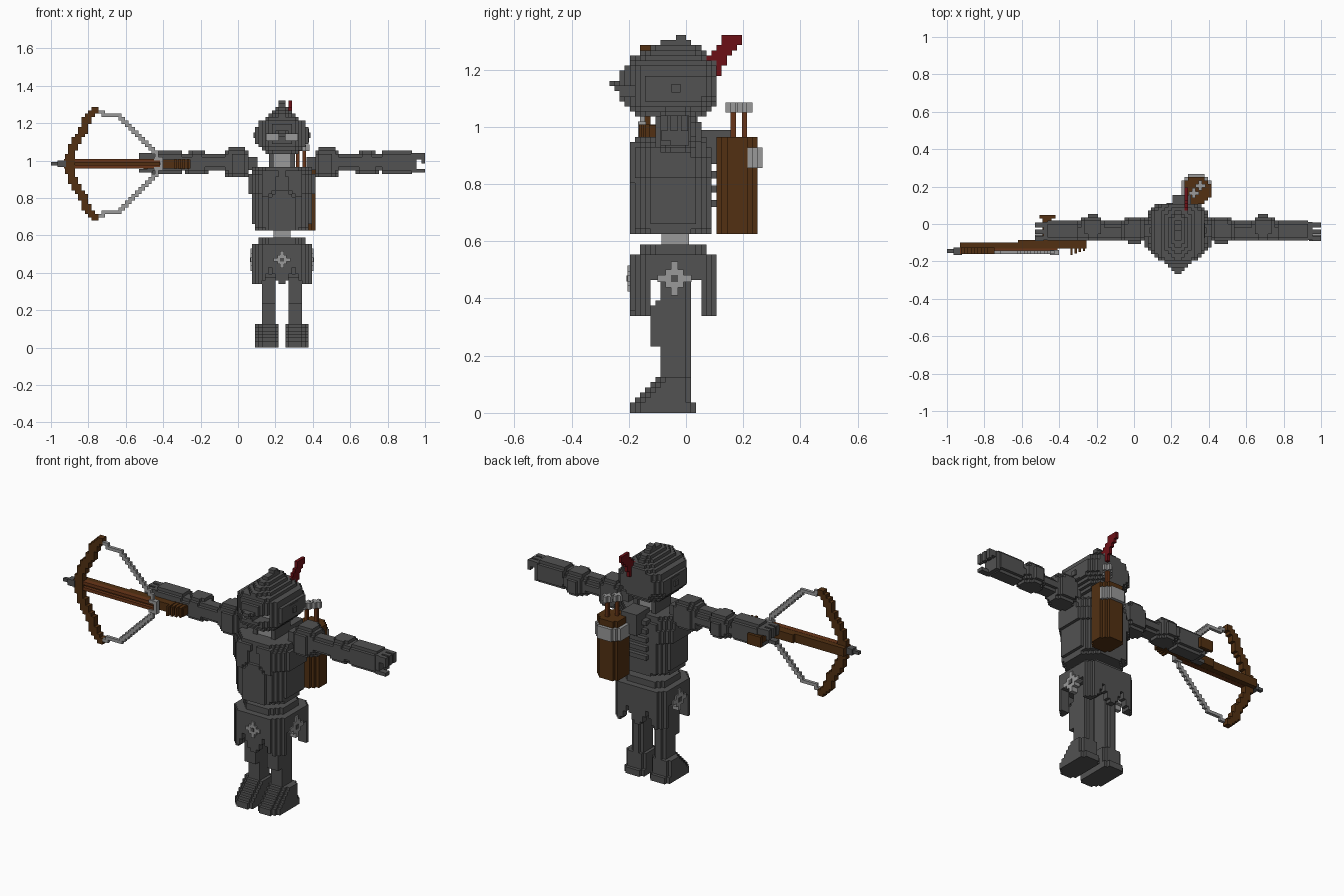
import bpy, math
from mathutils import Vector

V = 1 / 56          # cell size of the stepped look
CX = 0.235          # centre line of the figure
BZ = 55 * V         # height of the crossbow's centre line

old = bpy.data.objects.get("Cube")
if old:
    bpy.data.objects.remove(old, do_unlink=True)


def material(name, rgb):
    m = bpy.data.materials.new(name)
    m.use_nodes = True
    m.diffuse_color = (*rgb, 1)
    m.node_tree.nodes["Principled BSDF"].inputs["Base Color"].default_value = (*rgb, 1)
    return m


DARK = material("dark_iron", (0.085, 0.085, 0.085))
LIGHT = material("light_steel", (0.32, 0.32, 0.32))
BROWN = material("dark_leather", (0.085, 0.03, 0.006))
WOOD = material("red_wood", (0.14, 0.036, 0.009))
RED = material("feather_red", (0.15, 0.005, 0.008))


def make(name, verts, faces, mat):
    me = bpy.data.meshes.new(name)
    me.from_pydata(verts, [], faces)
    me.materials.append(mat)
    ob = bpy.data.objects.new(name, me)
    bpy.context.collection.objects.link(ob)
    return ob


def voxels(name, lo, hi, test, mat, s=1):
    """Fill the grid cells that pass the test; x is measured from the centre line, mirrored by s."""
    span = [range(math.floor(a / V) - 1, math.ceil(b / V) + 1) for a, b in zip(lo, hi)]
    cells = {(i, j, k) for i in span[0] for j in span[1] for k in span[2]
             if test((i + .5) * V, (j + .5) * V, (k + .5) * V)}
    index, faces = {}, []
    for c in cells:
        for ax in range(3):
            for side in (0, 1):
                n = list(c)
                n[ax] += 2 * side - 1
                if tuple(n) in cells:
                    continue
                quad = []
                for a, b in ((0, 0), (1, 0), (1, 1), (0, 1)):
                    p = list(c)
                    p[ax] += side
                    p[(ax + 1) % 3] += a
                    p[(ax + 2) % 3] += b
                    quad.append(index.setdefault(tuple(p), len(index)))
                faces.append(quad if (side == 1) == (s == 1) else quad[::-1])
    verts = [(CX + s * x * V, y * V, z * V) for x, y, z in index]
    return make(name, verts, faces, mat)


def section(rows, t):
    for p, q in zip(rows, rows[1:]):
        if p[0] <= t <= q[0]:
            f = (t - p[0]) / max(q[0] - p[0], 1e-6)
            return [a + (b - a) * f for a, b in zip(p[1:], q[1:])]


def loft(name, rows, mat, axis=2, s=1, cut=0.0, extra=None):
    """Stepped solid along an axis; each row is position, then two ranges of the cross-section."""
    oa, ob = [i for i in range(3) if i != axis]
    lo, hi = [0] * 3, [0] * 3
    for ax, i, j in ((axis, 0, 0), (oa, 1, 2), (ob, 3, 4)):
        lo[ax], hi[ax] = min(r[i] for r in rows), max(r[j] for r in rows)

    def test(*p):
        r = section(rows, p[axis])
        if r is None:
            return False
        da = min(p[oa] - r[0], r[1] - p[oa])
        db = min(p[ob] - r[2], r[3] - p[ob])
        return da >= 0 and db >= 0 and da + db >= cut and (extra is None or extra(*p))
    return voxels(name, lo, hi, test, mat, s)


def block(name, x0, x1, y0, y1, z0, z1, mat):
    v = [(x, y, z) for x in (x0, x1) for y in (y0, y1) for z in (z0, z1)]
    f = [(0, 1, 3, 2), (4, 6, 7, 5), (0, 4, 5, 1), (2, 3, 7, 6), (0, 2, 6, 4), (1, 5, 7, 3)]
    return make(name, v, f, mat)


def body_block(name, u0, u1, *rest):
    return block(name, CX + u0, CX + u1, *rest)


# Helmet with pointed visor and eye slits
def visor(u, y, z):
    slit = 62 * V < z < 64 * V and y < -0.13 and 0.02 < abs(u) < 0.09
    return abs(u) < 0.02 + (y + 0.265) * 0.95 and not slit


loft("helmet", [(1.03, -.08, .08, -.17, .05), (1.06, -.11, .11, -.20, .08), (1.09, -.135, .135, -.23, .11),
                (1.13, -.135, .135, -.235, .115), (1.14, -.135, .135, -.265, .115),
                (1.16, -.135, .135, -.265, .115), (1.17, -.135, .135, -.235, .115),
                (1.20, -.13, .13, -.22, .11), (1.24, -.075, .075, -.19, .09),
                (1.28, -.035, .035, -.14, .07), (1.32, -.012, .012, -.07, .04)],
     DARK, cut=.05, extra=visor)
body_block("face", -.085, .085, -.155, -.09, 1.10, 1.15, LIGHT)
for s in (-1, 1):
    side = sorted((s * .13, s * .145))
    body_block("ear_plate", *side, -.075, .005, 1.095, 1.17, DARK)
    body_block("ear_boss", *sorted((s * .145, s * .153)), -.05, -.02, 1.12, 1.15, DARK)

# Feather on the back of the helmet
loft("feather", [(1.18, .04, .06, .10, .115), (1.20, .04, .06, .085, .12), (1.24, .04, .06, .07, .145),
                 (1.28, .04, .06, .105, .19), (1.322, .04, .06, .14, .19)], RED)

# Neck and waist
body_block("neck", -.045, .045, -.09, .02, .94, 1.05, LIGHT)
for s in (-1, 1):
    body_block("neck_strut", *sorted((s * .045, s * .07)), -.10, .04, .95, 1.05, DARK)
body_block("waist", -.045, .045, -.085, .01, .57, .65, LIGHT)

# Torso armour with front plate and spine ridges
loft("torso", [(.63, -.135, .135, -.18, .08), (.66, -.155, .155, -.18, .095), (.82, -.155, .155, -.18, .095),
               (.83, -.17, .17, -.18, .095), (.93, -.17, .17, -.18, .08), (.97, -.15, .15, -.165, .06)],
     DARK, cut=.06)
loft("belly_plate", [(.63, -.07, .07, -.197, -.16), (.79, -.07, .07, -.197, -.16),
                     (.84, -.025, .025, -.197, -.16)], DARK)
for s in (-1, 1):
    loft("breast_plate", [(.81, .075, .115, -.197, -.16), (.86, .035, .115, -.197, -.16),
                          (.95, .02, .115, -.197, -.16)], DARK, s=s)
for i in range(5):
    body_block("spine_ridge", -.06, .06, .07, .112, .72 + i * .05, .745 + i * .05, DARK)
body_block("quiver_mount", -.03, .07, .04, .155, .87, .99, DARK)


# Hip skirt with hanging front and rear flaps
def skirt(u, y, z):
    if z > .46:
        return True
    flap = not -.16 < y < .08 or (abs(u) > .1 and not -.13 < y < .05)
    return flap and z > .335 + .09 * max(0, 1 - abs(abs(u) - .06) / .05)


loft("hip_skirt", [(.335, -.155, .155, -.197, .115), (.55, -.155, .155, -.197, .115),
                   (.551, -.12, .12, -.16, .08), (.59, -.12, .12, -.16, .08)], DARK, cut=.055, extra=skirt)

# Cross emblems on the front and both sides of the hips
for h, w in ((.045, .01), (.01, .045), (.024, .024)):
    body_block("front_emblem", -h, h, -.205, -.19, .47 - w, .47 + w, LIGHT)
body_block("front_emblem_hub", -.01, .01, -.208, -.19, .46, .48, DARK)
for s in (-1, 1):
    for h, w in ((.06, .012), (.012, .06), (.032, .032)):
        body_block("side_emblem", *sorted((s * .13, s * .168)), -.04 - h, -.04 + h, .47 - w, .47 + w, LIGHT)
    body_block("side_emblem_hub", *sorted((s * .15, s * .172)), -.052, -.028, .458, .482, DARK)

for s in (-1, 1):
    # Legs and feet
    loft("leg", [(.1, .03, .115, -.09, .01), (.22, .03, .115, -.09, .01), (.24, .03, .115, -.125, .01),
                 (.37, .03, .115, -.125, .01), (.40, .03, .115, -.09, .01), (.5, .03, .115, -.09, .01)],
         DARK, s=s, cut=.02)
    loft("foot", [(0, .015, .135, -.197, .04), (.035, .015, .135, -.197, .04), (.04, .015, .135, -.175, .025),
                  (.13, .015, .135, -.09, .025)], DARK, s=s, cut=.03)
    # Arms: rows run outward from the centre line
    body_block("shoulder_joint", *sorted((s * .13, s * .19)), -.07, .0, .95, 1.02, DARK)
    loft("shoulder", [(.175, -.08, .02, .925, 1.05), (.2, -.1, .035, .905, 1.07), (.27, -.1, .035, .905, 1.07),
                      (.305, -.08, .02, .925, 1.05)], DARK, axis=0, s=s, cut=.03)
    loft("upper_arm", [(.29, -.09, .015, .94, 1.03), (.46, -.09, .015, .94, 1.03)],
         DARK, axis=0, s=s, cut=.03)
    loft("elbow", [(.40, -.08, .02, .93, 1.035), (.43, -.09, .045, .925, 1.055), (.48, -.09, .045, .925, 1.055),
                   (.52, -.08, .02, .93, 1.035)], DARK, axis=0, s=s, cut=.03)
    loft("forearm", [(.46, -.09, .015, .945, 1.03), (.53, -.09, .015, .945, 1.03), (.531, -.09, .02, .925, 1.05),
                     (.70, -.09, .02, .925, 1.05)], DARK, axis=0, s=s, cut=.03)
    # Curled hand: palm, three fingers above and a thumb below
    body_block("palm", *sorted((s * .69, s * .72)), -.085, .01, .935, 1.04, DARK)
    for i in range(3):
        y = -.09 + i * .036
        body_block("finger", *sorted((s * .72, s * .765)), y, y + .025, 1.005, 1.04, DARK)
        body_block("fingertip", *sorted((s * .747, s * .765)), y, y + .025, .985, 1.005, DARK)
    body_block("thumb", *sorted((s * .70, s * .765)), -.09, -.055, .935, .955, DARK)

# Quiver with bands and two arrows
loft("quiver", [(.63, .03, .17, .115, .245), (.96, .03, .17, .115, .245)], BROWN, cut=.03)
for z in (.865, .90):
    loft("quiver_band", [(z - .008, .015, .185, .10, .262), (z + .02, .015, .185, .10, .262)], LIGHT, cut=.05)
for x, y in ((.32, .165), (.355, .205)):
    block("arrow_shaft", x - .009, x + .009, y - .009, y + .009, .9, 1.06, WOOD)
    block("arrow_fletching", x - .027, x + .027, y - .009, y + .009, 1.05, 1.085, LIGHT)
    block("arrow_fletching", x - .009, x + .009, y - .027, y + .027, 1.05, 1.085, LIGHT)


# Crossbow: bent limbs and drawn string, mirrored above and below the stock
def trail(name, pts, r, y0, y1, mat):
    pts = [Vector(p) for p in pts]

    def test(u, y, z):
        p = Vector((u + CX, abs(z - BZ)))
        for a, b in zip(pts, pts[1:]):
            f = min(1, max(0, (p - a).dot(b - a) / (b - a).length_squared))
            if (a + (b - a) * f - p).length < r:
                return y0 < y < y1
        return False
    xs, top = [p.x - CX for p in pts], max(p.y for p in pts) + r
    voxels(name, (min(xs) - r, y0, BZ - top), (max(xs) + r, y1, BZ + top), test, mat)


trail("bow_limbs", [(-.90, 0), (-.89, .07), (-.83, .18), (-.80, .25), (-.765, .285)], .024, -.165, -.125, BROWN)
trail("bow_string", [(-.75, .28), (-.71, .26), (-.64, .26), (-.43, .045)], .013, -.162, -.142, LIGHT)

block("stock", -.93, -.42, -.142, -.10, BZ - .024, BZ + .024, BROWN)
block("stock_rear", -.62, -.255, -.13, -.085, BZ - .024, BZ + .024, BROWN)
for z in (BZ - .016, BZ + .016):
    block("stock_rail", -.93, -.41, -.16, -.13, z - .009, z + .009, WOOD)
for i in range(4):
    block("grip_ridge", -.34 + i * .022, -.328 + i * .022, -.165 + i * .007, -.085, BZ - .027, BZ + .027, BROWN)
block("bow_tip", -1, -.90, -.155, -.135, BZ - .009, BZ + .009, DARK)
block("bow_tip_collar", -.965, -.92, -.165, -.125, BZ - .018, BZ + .018, DARK)
for z in (-.036, .018):
    block("string_catch", -.45, -.41, -.167, -.14, BZ + z, BZ + z + .018, LIGHT)
block("string_catch", -.418, -.40, -.167, -.14, BZ - .036, BZ + .036, LIGHT)
block("bow_handle", -.49, -.44, -.10, .045, BZ - .022, BZ + .022, BROWN)
block("bow_handle_end", -.505, -.42, .03, .047, BZ - .03, BZ + .03, BROWN)
